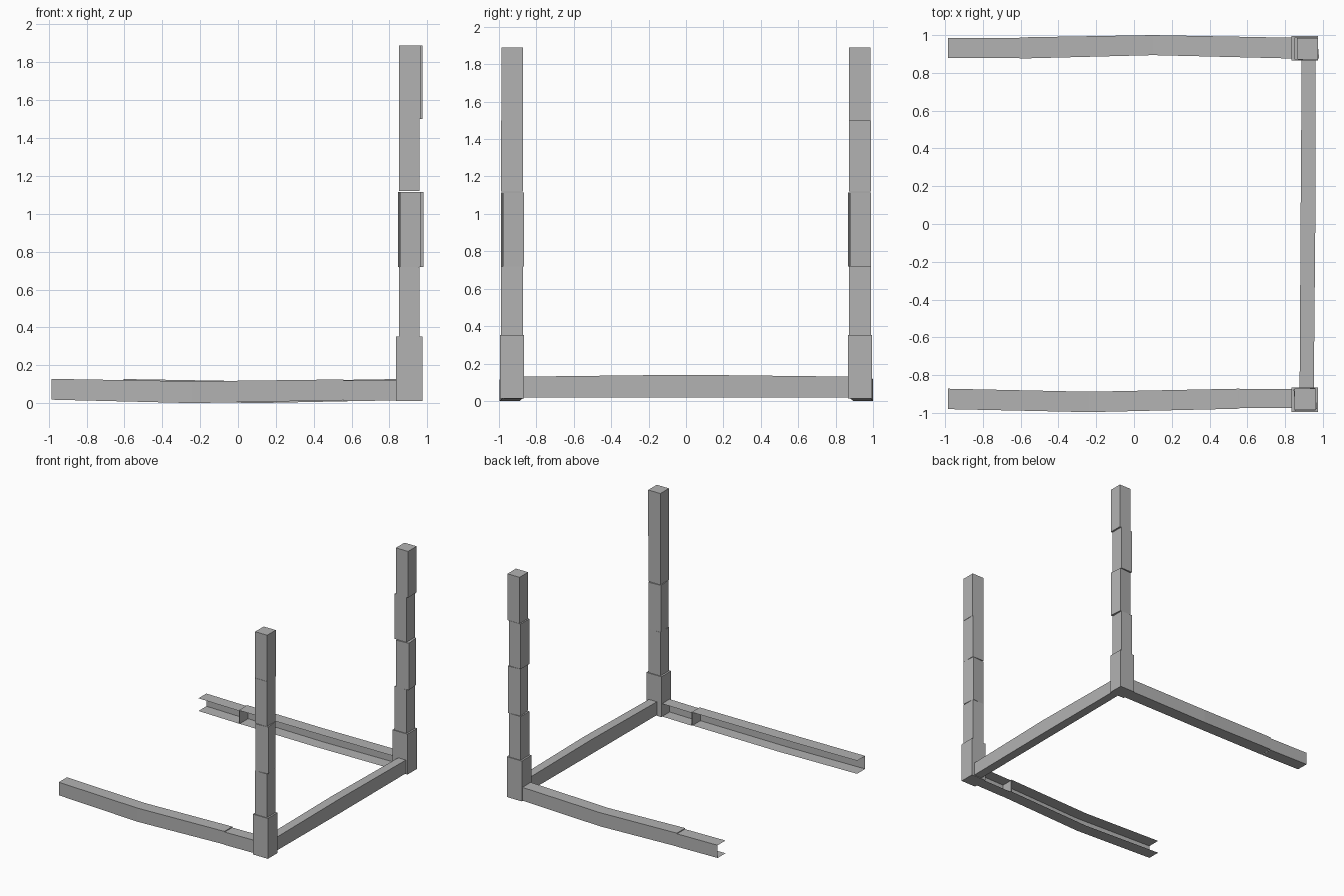
import bpy, bmesh
from mathutils import Matrix, Vector

if "Cube" in bpy.data.objects:
    bpy.data.objects.remove(bpy.data.objects["Cube"])

steel = bpy.data.materials.new("plain_grey")
steel.use_nodes = True
GREY = (0.45, 0.45, 0.45, 1)
steel.diffuse_color = GREY
steel.node_tree.nodes["Principled BSDF"].inputs["Base Color"].default_value = GREY


def finish(name, bm, recalc=True):
    if recalc:
        bmesh.ops.recalc_face_normals(bm, faces=bm.faces)
    mesh = bpy.data.meshes.new(name)
    bm.to_mesh(mesh)
    bm.free()
    mesh.materials.append(steel)
    obj = bpy.data.objects.new(name, mesh)
    bpy.context.collection.objects.link(obj)
    return obj


def block(name, x, y, z, turn=0.0):
    """Box between pairs of limits, optionally turned about its upright axis."""
    lims = (x, y, z)
    centre = Vector([(a + b) / 2 for a, b in lims])
    size = [b - a for a, b in lims]
    bm = bmesh.new()
    bmesh.ops.create_cube(bm, size=1)
    bm.transform(Matrix.Translation(centre) @ Matrix.Rotation(turn, 4, "Z")
                 @ Matrix.Diagonal((*size, 1)))
    return finish(name, bm)


def loft(name, rings, closed):
    """Skin a row of sections; open sections make a bare channel."""
    bm = bmesh.new()
    rows = [[bm.verts.new(p) for p in ring] for ring in rings]
    n = len(rows[0])
    for a, b in zip(rows, rows[1:]):
        for i in range(n if closed else n - 1):
            j = (i + 1) % n
            bm.faces.new((a[i], a[j], b[j], b[i]))
    if closed:
        bm.faces.new(rows[0])
        bm.faces.new(rows[-1])
    return finish(name, bm)


def channel(name, side, stations):
    """C-channel along x, open towards the middle; station = x, inner, outer, low, high."""
    rings = [[(x, side * i, lo), (x, side * o, lo), (x, side * o, hi), (x, side * i, hi)]
             for x, i, o, lo, hi in stations]
    return loft(name, rings, False)


# Posts: stacked blocks
for label, side, shift in (("front", -1, 0.0), ("back", 1, 0.012)):
    def span(a, b):
        return tuple(sorted((side * a, side * b)))
    block(label + "_post_base", (0.835, 0.975), span(0.865, 0.995), (0.012, 0.352))
    block(label + "_post_lower", (0.85, 0.96), span(0.872, 0.988), (0.352, 0.72))
    block(label + "_post_middle", (0.85 + shift, 0.963 + shift), span(0.872, 0.984),
          (0.72, 1.115), 0.09)
    block(label + "_post_upper", (0.85, 0.96), span(0.872, 0.988), (1.12, 1.5))
    block(label + "_post_top", (0.85 + shift, 0.963 + shift), span(0.872, 0.986), (1.5, 1.89))

# Side rails: a bowed long length and a straight short length
channel("front_rail_long", -1, [(-0.985, 0.872, 0.98, 0.018, 0.128),
                                (-0.24, 0.888, 0.996, 0.0, 0.115),
                                (0.552, 0.872, 0.978, 0.015, 0.125)])
channel("front_rail_short", -1, [(0.558, 0.874, 0.974, 0.01, 0.118),
                                 (0.84, 0.874, 0.974, 0.014, 0.122)])
channel("back_rail_long", 1, [(-0.6, 0.876, 0.988, 0.015, 0.127),
                              (0.1, 0.894, 1.0, 0.0, 0.115),
                              (0.84, 0.876, 0.986, 0.015, 0.127)])
channel("back_rail_short", 1, [(-0.985, 0.88, 0.985, 0.018, 0.125),
                               (-0.606, 0.88, 0.985, 0.012, 0.12)])

# Bulkheads closing the channels at the joints
block("front_joint_plate", (0.55, 0.558), (-0.978, -0.872), (0.015, 0.125))
block("back_joint_plate", (-0.606, -0.598), (0.876, 0.988), (0.015, 0.127))

# Cross beam, slightly bowed upwards
beam = [(-0.868, 0.877, 0.952, 0.13), (0.0, 0.882, 0.96, 0.14), (0.868, 0.888, 0.96, 0.13)]
loft("cross_beam", [[(a, y, 0.018), (b, y, 0.018), (b, y, top), (a, y, top)]
                    for y, a, b, top in beam], True)
